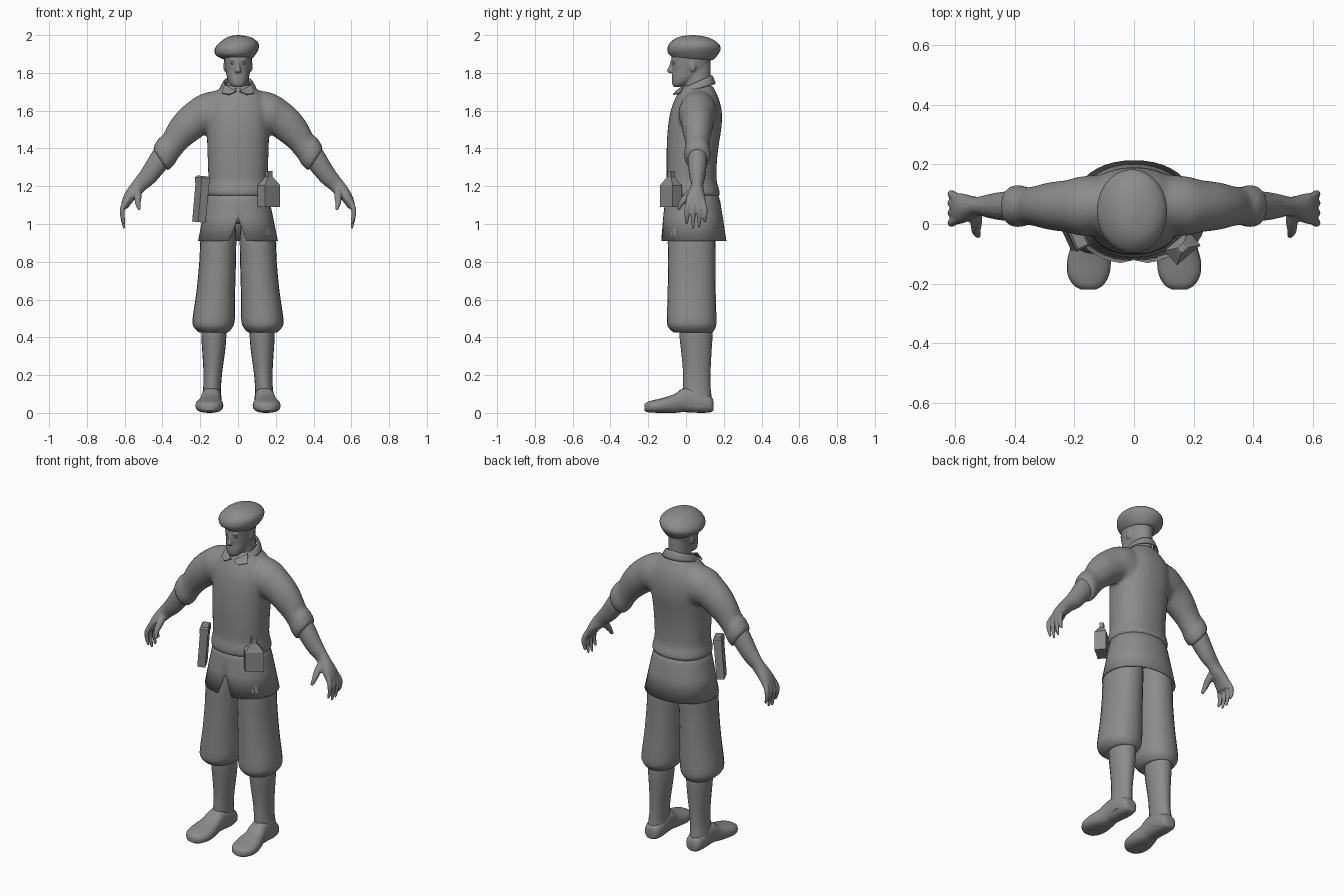
import bpy, bmesh, math
from mathutils import Vector, Matrix

grey = bpy.data.materials.new("plain_grey")
grey.diffuse_color = (0.26, 0.26, 0.26, 1)


def finish(name, bm, angle=45):
    bmesh.ops.remove_doubles(bm, verts=bm.verts, dist=1e-5)
    bmesh.ops.recalc_face_normals(bm, faces=bm.faces)
    me = bpy.data.meshes.new(name)
    bm.to_mesh(me)
    bm.free()
    ob = bpy.data.objects.new(name, me)
    bpy.context.collection.objects.link(ob)
    me.materials.append(grey)
    bpy.ops.object.select_all(action='DESELECT')
    ob.select_set(True)
    bpy.context.view_layer.objects.active = ob
    if angle:
        bpy.ops.object.shade_smooth_by_angle(angle=math.radians(angle))
    return ob


# Ring makers: centre, half-axis U, half-axis V, half-gap angle at the front
def zr(z, cx, cy, rx, ry, tilt_x=0, tilt_y=0, gap=0):
    return (cx, cy, z, rx, 0, tilt_x, 0, ry, tilt_y, gap)


def limb(tx, tz, bx, bz, cy, ry):
    return ((tx + bx) / 2, cy, (tz + bz) / 2, 0, ry, 0, (tx - bx) / 2, 0, (tz - bz) / 2, 0)


def yr(y, cx, rx, z0, z1):
    return (cx, y, (z0 + z1) / 2, rx, 0, 0, 0, 0, (z1 - z0) / 2, 0)


def smooth_rings(rings, sub):
    out = []
    for i in range(len(rings) - 1):
        a, b, c, d = (rings[max(0, min(len(rings) - 1, j))] for j in (i - 1, i, i + 1, i + 2))
        for k in range(sub):
            t = k / sub
            out.append([q + t / 2 * (r - p + t * (2 * p - 5 * q + 4 * r - s + t * (3 * q - p - 3 * r + s)))
                        if sub > 1 else q for p, q, r, s in zip(a, b, c, d)])
    return out + [list(rings[-1])]


def add_loft(bm, rings, n=20, e=1.0, sub=3, caps=True):
    rows = []
    for r in smooth_rings(rings, sub):
        c, u, v, g = Vector(r[0:3]), Vector(r[3:6]), Vector(r[6:9]), r[9]
        row = []
        for k in range(n + 1):
            t = g + (2 * math.pi - 2 * g) * k / n
            s, q = math.sin(t), math.cos(t)
            s, q = math.copysign(abs(s) ** e, s), math.copysign(abs(q) ** e, q)
            row.append(bm.verts.new(c + u * s - v * q))
        rows.append(row)
    for a, b in zip(rows, rows[1:]):
        for k in range(n):
            bm.faces.new((a[k], a[k + 1], b[k + 1], b[k]))
    if caps:
        bm.faces.new(rows[0][:n])
        bm.faces.new(rows[-1][:n])


def loft(name, rings, **kw):
    bm = bmesh.new()
    add_loft(bm, rings, **kw)
    return finish(name, bm)


def flip(rings):
    return [(-r[0], *r[1:3], -r[3], *r[4:6], -r[6], *r[7:]) for r in rings]


def pair(name, rings, **kw):
    loft("left_" + name, rings, **kw)
    loft("right_" + name, flip(rings), **kw)


def tube(points, radii):
    pts = [Vector(p) for p in points]
    out = []
    for i, p in enumerate(pts):
        d = (pts[min(i + 1, len(pts) - 1)] - pts[max(i - 1, 0)]).normalized()
        u = Vector((0, 1, 0)) - d * d.y
        u.normalize()
        out.append((*p, *(u * radii[i]), *(d.cross(u) * radii[i]), 0))
    return out


def blend(ob, voxel, times):
    m = ob.modifiers.new("fuse", 'REMESH')
    m.mode, m.voxel_size, m.use_smooth_shade = 'VOXEL', voxel, True
    s = ob.modifiers.new("soften", 'SMOOTH')
    s.factor, s.iterations = 0.5, times


# Sweater: torso and both sleeves fused
sleeve = [limb(.02, 1.715, .02, 1.42, .065, .08), limb(.10, 1.71, .10, 1.45, .065, .10),
          limb(.19, 1.69, .165, 1.475, .06, .10), limb(.25, 1.655, .20, 1.455, .06, .088),
          limb(.315, 1.60, .255, 1.415, .06, .08), limb(.365, 1.535, .295, 1.375, .06, .068),
          limb(.395, 1.475, .325, 1.335, .06, .064), limb(.42, 1.455, .335, 1.315, .06, .07),
          limb(.445, 1.415, .365, 1.285, .06, .07), limb(.45, 1.395, .375, 1.285, .06, .058)]
bm = bmesh.new()
add_loft(bm, [zr(1.145, 0, .033, .163, .143), zr(1.165, 0, .033, .168, .147), zr(1.20, 0, .03, .163, .14),
              zr(1.23, 0, .03, .157, .133), zr(1.32, 0, .03, .160, .133), zr(1.42, 0, .036, .163, .138),
              zr(1.52, 0, .047, .168, .142), zr(1.60, 0, .054, .168, .135), zr(1.66, 0, .058, .150, .117),
              zr(1.705, 0, .06, .11, .095), zr(1.735, 0, .065, .07, .075)], n=32, e=.88)
add_loft(bm, sleeve)
add_loft(bm, flip(sleeve))
blend(finish("sweater", bm), .011, 5)

# Forearms and hands
fore = [limb(.425, 1.43, .35, 1.325, .06, .052), limb(.465, 1.365, .40, 1.265, .06, .05),
        limb(.51, 1.29, .445, 1.215, .06, .042), limb(.55, 1.235, .49, 1.18, .06, .032),
        limb(.58, 1.195, .515, 1.155, .055, .04), limb(.605, 1.15, .555, 1.12, .052, .052),
        limb(.618, 1.105, .578, 1.09, .052, .052), limb(.615, 1.085, .59, 1.08, .052, .045)]
thumb = tube([(.535, .045, 1.18), (.53, .005, 1.145), (.53, -.025, 1.11), (.522, -.042, 1.075)],
             [.024, .020, .015, .008])
fingers = [tube([(.595, .05 + .75 * (y - .05), 1.12), (.612, y, 1.08), (.612, y, 1.04), (.602, y, z)],
                [.015, .014, .012, .007])
           for y, z in ((.004, 1.0), (.037, .975), (.07, .98), (.1, 1.01))]
for side, f in (("left", lambda r: r), ("right", flip)):
    bm = bmesh.new()
    for part in [fore, thumb] + fingers:
        add_loft(bm, f(part), n=14)
    blend(finish(side + "_arm_and_hand", bm), .0055, 3)

# Tunic skirt with a front slit, hips inside it
skirt = loft("tunic_skirt", [zr(1.20, 0, .03, .148, .128), zr(1.12, 0, .035, .168, .146),
                             zr(1.035, 0, .037, .186, .158), zr(.91, 0, .04, .212, .174, gap=.19)],
             n=40, e=.92, sub=1, caps=False)
thick = skirt.modifiers.new("cloth", 'SOLIDIFY')
thick.thickness = .006
loft("hips", [zr(1.0, 0, .03, .08, .07), zr(1.03, 0, .03, .15, .115), zr(1.17, 0, .03, .145, .12)])

# Knickerbockers, stockings and shoes
pair("breeches", [zr(1.08, .095, .03, .07, .10), zr(.95, .103, .03, .093, .125), zr(.80, .108, .03, .097, .125),
                  zr(.65, .117, .03, .102, .127), zr(.54, .125, .03, .110, .130), zr(.48, .130, .03, .111, .131),
                  zr(.45, .131, .032, .10, .124), zr(.425, .130, .038, .075, .10), zr(.43, .13, .045, .06, .08)],
     n=24, e=.92)
pair("stocking", [zr(.46, .128, .052, .066, .086), zr(.40, .128, .053, .066, .087), zr(.32, .129, .055, .060, .080),
                  zr(.22, .133, .057, .050, .073), zr(.14, .137, .057, .047, .073), zr(.09, .140, .06, .049, .075),
                  zr(.03, .140, .065, .05, .075)])
pair("shoe", [yr(.145, .139, .02, .015, .06), yr(.135, .139, .042, .005, .085), yr(.09, .139, .052, 0, .11),
              yr(.03, .140, .053, .002, .135), yr(-.02, .143, .054, .004, .128), yr(-.06, .147, .06, 0, .10),
              yr(-.12, .151, .073, 0, .08), yr(-.17, .153, .07, .001, .068), yr(-.205, .153, .05, .004, .058),
              yr(-.22, .153, .025, .012, .045)], e=.8)

# Head with neck, nose, brow, lips and ears
bm = bmesh.new()
add_loft(bm, [zr(1.725, 0, -.042, .022, .022), zr(1.742, 0, -.030, .042, .043), zr(1.77, 0, -.006, .056, .070),
              zr(1.81, 0, .018, .065, .092), zr(1.85, 0, .026, .071, .102), zr(1.90, 0, .03, .074, .105),
              zr(1.94, 0, .03, .055, .08)], n=24, e=.95)
add_loft(bm, [zr(1.66, 0, .06, .068, .075), zr(1.74, 0, .06, .060, .072), zr(1.85, 0, .06, .058, .07)])
add_loft(bm, [zr(1.80, 0, -.078, .013, .014), zr(1.812, 0, -.082, .017, .019), zr(1.835, 0, -.076, .010, .015),
              zr(1.865, 0, -.070, .008, .012)], n=12)
for size, at in (((.046, .012, .008), (0, -.066, 1.868)), ((.024, .010, .005), (0, -.066, 1.781)),
                 ((.021, .010, .005), (0, -.064, 1.771)), ((.02, .012, .012), (0, -.058, 1.745)),
                 ((.008, .018, .028), (-.070, .035, 1.835)), ((.008, .018, .028), (.070, .035, 1.835))):
    bmesh.ops.create_uvsphere(bm, u_segments=12, v_segments=8, radius=1,
                              matrix=Matrix.Translation(at) @ Matrix.Diagonal((*size, 1)))
blend(finish("head", bm), .005, 3)

# Eyes
for side, x in (("left", .027), ("right", -.027)):
    bm = bmesh.new()
    bmesh.ops.create_uvsphere(bm, u_segments=12, v_segments=8, radius=1,
                              matrix=Matrix.Translation((x, -.063, 1.85)) @ Matrix.Diagonal((.012, .008, .006, 1)))
    finish(side + "_eye", bm)

# Beret, drooping to one side
loft("beret", [zr(1.875, 0, .03, .073, .106, 0, -.008), zr(1.882, 0, .034, .086, .116, .006, -.008),
               zr(1.905, -.004, .04, .110, .135, .014, 0), zr(1.93, -.007, .043, .118, .141, .014, 0),
               zr(1.955, -.005, .042, .108, .130, .010, 0), zr(1.98, 0, .038, .078, .098, .004, 0),
               zr(1.994, .003, .035, .045, .058), zr(2.0, .003, .035, .008, .01)], n=28)

# Shirt collar with two pointed flaps
collar = loft("collar", [zr(1.715, 0, .055, .098, .102, 0, .026, .35), zr(1.74, 0, .055, .086, .092, 0, .034, .2),
                         zr(1.752, 0, .055, .074, .082, 0, .036, .12), zr(1.735, 0, .055, .066, .076, 0, .036, .12)],
              n=28, sub=2, caps=False)
collar.modifiers.new("cloth", 'SOLIDIFY').thickness = .005
for side, s in (("left", 1), ("right", -1)):
    bm = bmesh.new()
    bm.faces.new([bm.verts.new((s * x, y, z)) for x, y, z in
                  ((.008, -.052, 1.70), (.045, -.066, 1.683), (.085, -.03, 1.69), (.07, -.005, 1.735))])
    flap = finish(side + "_collar_flap", bm, 0)
    flap.modifiers.new("cloth", 'SOLIDIFY').thickness = .006


# Belt items: square-sided stacks of (height, half width, half depth)
def stack(name, levels, place):
    bm = bmesh.new()
    k = math.sqrt(2)
    rings = [(0, 0, z, w, -d, 0, w, d, 0, 0) for z, w, d in levels]
    add_loft(bm, rings, n=4, sub=1)
    bm.transform(place)
    finish(name, bm, 0)


stack("canteen", [(0, .052, .032), (.115, .052, .032), (.155, .02, .014), (.16, .014, .012), (.19, .014, .012)],
      Matrix.Translation((.163, -.08, 1.09)) @ Matrix.Rotation(math.radians(40), 4, 'Z'))
tilt = Matrix.Translation((-.207, -.045, 1.01)) @ Matrix.Rotation(math.radians(5), 4, 'Y') \
    @ Matrix.Rotation(math.radians(-65), 4, 'Z')
stack("belt_case", [(0, .038, .022), (.225, .038, .022)], tilt)
stack("belt_case_lid", [(.205, .041, .025), (.235, .041, .025), (.245, .034, .018)], tilt)
